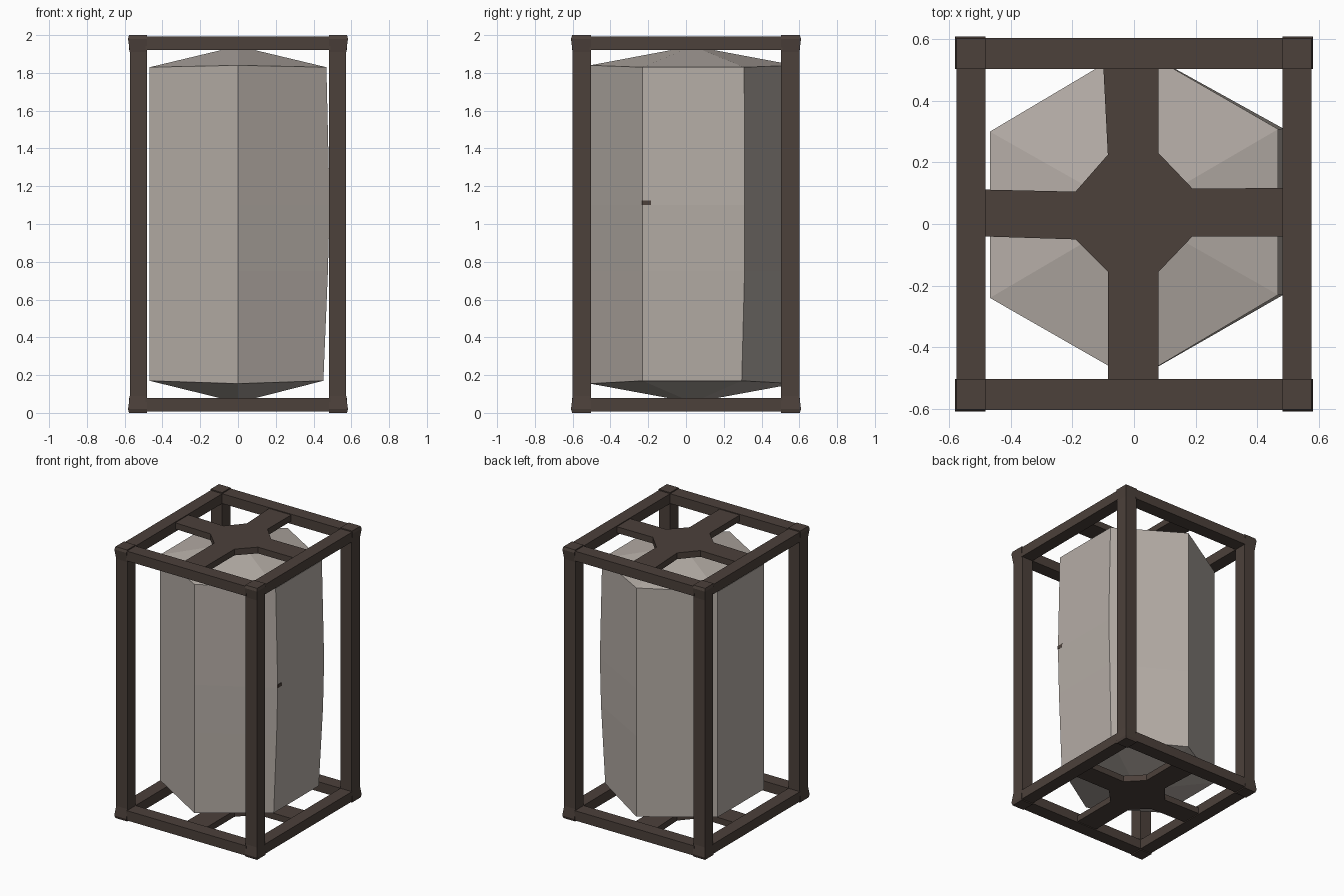
import bpy, bmesh

if "Cube" in bpy.data.objects:
    bpy.data.objects.remove(bpy.data.objects["Cube"])

def material(name, rgb):
    m = bpy.data.materials.new(name)
    m.diffuse_color = (*rgb, 1)
    m.use_nodes = True
    m.node_tree.nodes["Principled BSDF"].inputs["Base Color"].default_value = m.diffuse_color
    return m

DARK = material("dark brown metal", (0.072, 0.052, 0.043))
GREY = material("warm grey", (0.46, 0.415, 0.38))
CY = 0.035  # centre line of the body and the braces

def finish(name, bm, mat):
    bmesh.ops.recalc_face_normals(bm, faces=bm.faces)
    me = bpy.data.meshes.new(name)
    bm.to_mesh(me)
    bm.free()
    me.materials.append(mat)
    ob = bpy.data.objects.new(name, me)
    bpy.context.collection.objects.link(ob)
    return ob

def loft(name, rings, mat, apexes=None):
    """Skin a stack of point rings, closed by flat caps or by two apex points."""
    bm = bmesh.new()
    loops = [[bm.verts.new(p) for p in r] for r in rings]
    n = len(rings[0])
    for a, b in zip(loops, loops[1:]):
        for i in range(n):
            j = (i + 1) % n
            bm.faces.new((a[i], a[j], b[j], b[i]))
    for k, lp in enumerate((loops[0], loops[-1])):
        if apexes:
            tip = bm.verts.new(apexes[k])
            for i in range(n):
                bm.faces.new((lp[i], lp[(i + 1) % n], tip))
        else:
            bm.faces.new(lp)
    return finish(name, bm, mat)

def box(name, x0, x1, y0, y1, z0, z1, mat):
    ring = [(x0, y0), (x1, y0), (x1, y1), (x0, y1)]
    return loft(name, [[(x, y, z) for x, y in ring] for z in (z0, z1)], mat)

# Corner posts, slightly flared at both ends
post = [(0.0, .577, .602), (0.02, .582, .609), (0.09, .573, .600),
        (1.91, .573, .600), (1.98, .582, .609), (2.0, .577, .602)]
for sx, nx in ((-1, "left"), (1, "right")):
    for sy, ny in ((-1, "front"), (1, "back")):
        loft(f"{ny}_{nx}_post",
             [[(sx * a, sy * b, z) for a, b in
               ((.482, .504), (ox, .504), (ox, oy), (.482, oy))]
              for z, ox, oy in post], DARK)

# Top and bottom rails
for nz, z0, z1 in (("bottom", .008, .08), ("top", 1.92, 1.992)):
    for s, nx, ny in ((-1, "left", "front"), (1, "right", "back")):
        x0, x1 = sorted((s * .482, s * .576))
        y0, y1 = sorted((s * .504, s * .604))
        box(f"{nz}_{nx}_rail", x0, x1, -.51, .51, z0, z1, DARK)
        box(f"{nz}_{ny}_rail", -.49, .49, y0, y1, z0, z1, DARK)

# Cross braces with chamfered centre plates
cross = [(.50, -.04), (.50, .117), (.19, .115), (.08, .23), (.08, .52), (-.10, .52),
         (-.085, .225), (-.19, .105), (-.50, .112), (-.50, -.04), (-.19, -.05),
         (-.085, -.155), (-.085, -.52), (.08, -.52), (.08, -.155), (.19, -.04)]
for nz, z0, z1 in (("bottom", .014, .06), ("top", 1.94, 1.986)):
    loft(f"{nz}_cross_brace", [[(x, y, z) for x, y in cross] for z in (z0, z1)], DARK)

# Six-sided body with low pointed ends; its right side bulges a little
rings = []
for z, xr, yb, lift in ((.17, .452, .295, -.015), (.75, .476, .31, 0),
                        (1.1, .485, .31, 0), (1.83, .468, .308, .01)):
    rings.append([(0, -.508, z + lift), (xr, -.23, z), (xr, yb, z),
                  (0, .578, z + lift), (-.468, .30, z), (-.468, -.24, z)])
loft("hexagonal_body", rings, GREY, ((0, CY, .055), (0, CY, 1.942)))

# Small dark chip on the right front edge
box("edge_chip", .478, .487, -.232, -.185, 1.10, 1.125, DARK)
